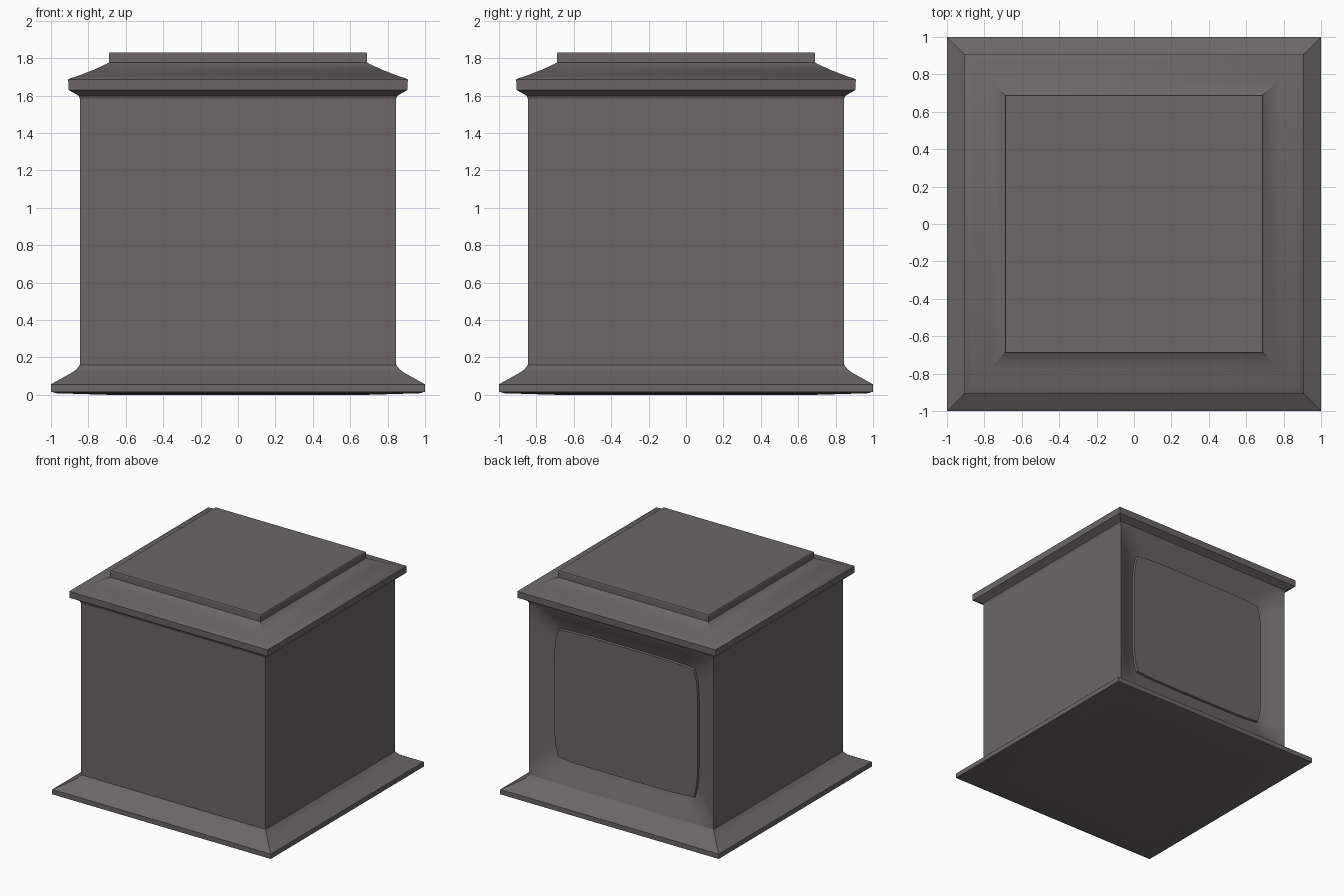
import bpy
import bmesh
import math

if "Cube" in bpy.data.objects:
    bpy.data.objects.remove(bpy.data.objects["Cube"], do_unlink=True)

# Single stone colour
stone = bpy.data.materials.new("warm_grey_stone")
stone.use_nodes = True
COLOUR = (0.15, 0.132, 0.138, 1)
stone.diffuse_color = COLOUR
bsdf = next(n for n in stone.node_tree.nodes if n.type == "BSDF_PRINCIPLED")
bsdf.inputs["Base Color"].default_value = COLOUR

HALF, LOW, HIGH = 0.845, 0.16, 1.58     # shaft half width, bottom, top
MID, TALL = (LOW + HIGH) / 2, (HIGH - LOW) / 2


def finish(name, bm):
    mesh = bpy.data.meshes.new(name)
    bm.to_mesh(mesh)
    bm.free()
    mesh.materials.append(stone)
    obj = bpy.data.objects.new(name, mesh)
    bpy.context.collection.objects.link(obj)
    bpy.ops.object.select_all(action="DESELECT")
    obj.select_set(True)
    bpy.context.view_layer.objects.active = obj
    bpy.ops.object.shade_smooth_by_angle(angle=math.radians(30))
    return obj


def bridge(bm, rings):
    """Join successive closed rings of points with quads."""
    loops = [[bm.verts.new(p) for p in ring] for ring in rings]
    for a, b in zip(loops, loops[1:]):
        for i in range(len(a)):
            j = (i + 1) % len(a)
            bm.faces.new((a[i], a[j], b[j], b[i]))
    return loops


def square(h, z):
    return [(-h, -h, z), (h, -h, z), (h, h, z), (-h, h, z)]


def square_moulding(name, profile, cap_bottom=False, cap_top=False):
    bm = bmesh.new()
    loops = bridge(bm, [square(h, z) for h, z in profile])
    if cap_bottom:
        bm.faces.new(loops[0][::-1])
    if cap_top:
        bm.faces.new(loops[-1])
    return finish(name, bm)


# Flared foot with a slightly crowned underside
square_moulding("base_moulding", [
    (0.7, 0), (0.97, 0.008), (1, 0.016), (1, 0.056), (0.885, 0.12),
    (0.865, 0.135), (HALF, LOW)], cap_bottom=True)

# Cornice and raised top slab
square_moulding("cap_moulding", [
    (HALF, HIGH), (0.852, 1.598), (0.868, 1.608), (0.906, 1.63),
    (0.908, 1.685), (0.9, 1.691), (0.86, 1.703), (0.77, 1.738),
    (0.705, 1.768), (0.69, 1.776), (0.69, 1.824), (0.686, 1.83)],
    cap_top=True)

# Shaft walls, open at the back for the recess
bm = bmesh.new()
bridge(bm, [square(HALF, LOW), square(HALF, HIGH)])
back = [f for f in bm.faces if f.calc_center_median().y > 0.5]
bmesh.ops.delete(bm, geom=back, context="FACES_ONLY")
finish("shaft", bm)


def panel_ring(hx, hz, y, bow, steps=12):
    """Rectangle outline on the back wall, its corners eased by bow."""
    side = [-1 + 2 * i / steps for i in range(steps)]
    uv = [(-t, -1) for t in side] + [(-1, t) for t in side]
    uv += [(t, 1) for t in side] + [(1, -t) for t in side]
    return [(hx * u * (1 - 0.055 * bow * v ** 6), y,
             MID + hz * v * (1 - 0.03 * bow * u ** 6)) for u, v in uv]


# Hollowed border of the back recess
bm = bmesh.new()
bridge(bm, [
    panel_ring(HALF, TALL, HALF, 0),
    panel_ring(0.833, TALL - 0.008, HALF - 0.002, 0),
    panel_ring(0.76, 0.63, 0.80, 0.5),
    panel_ring(0.66, 0.545, 0.768, 1)])
finish("recess_border", bm)

# Slightly raised panel inside the recess
bm = bmesh.new()
loops = bridge(bm, [
    panel_ring(0.66, 0.545, 0.768, 1),
    panel_ring(0.656, 0.541, 0.785, 1)])
bm.faces.new(loops[-1])
finish("recess_panel", bm)
